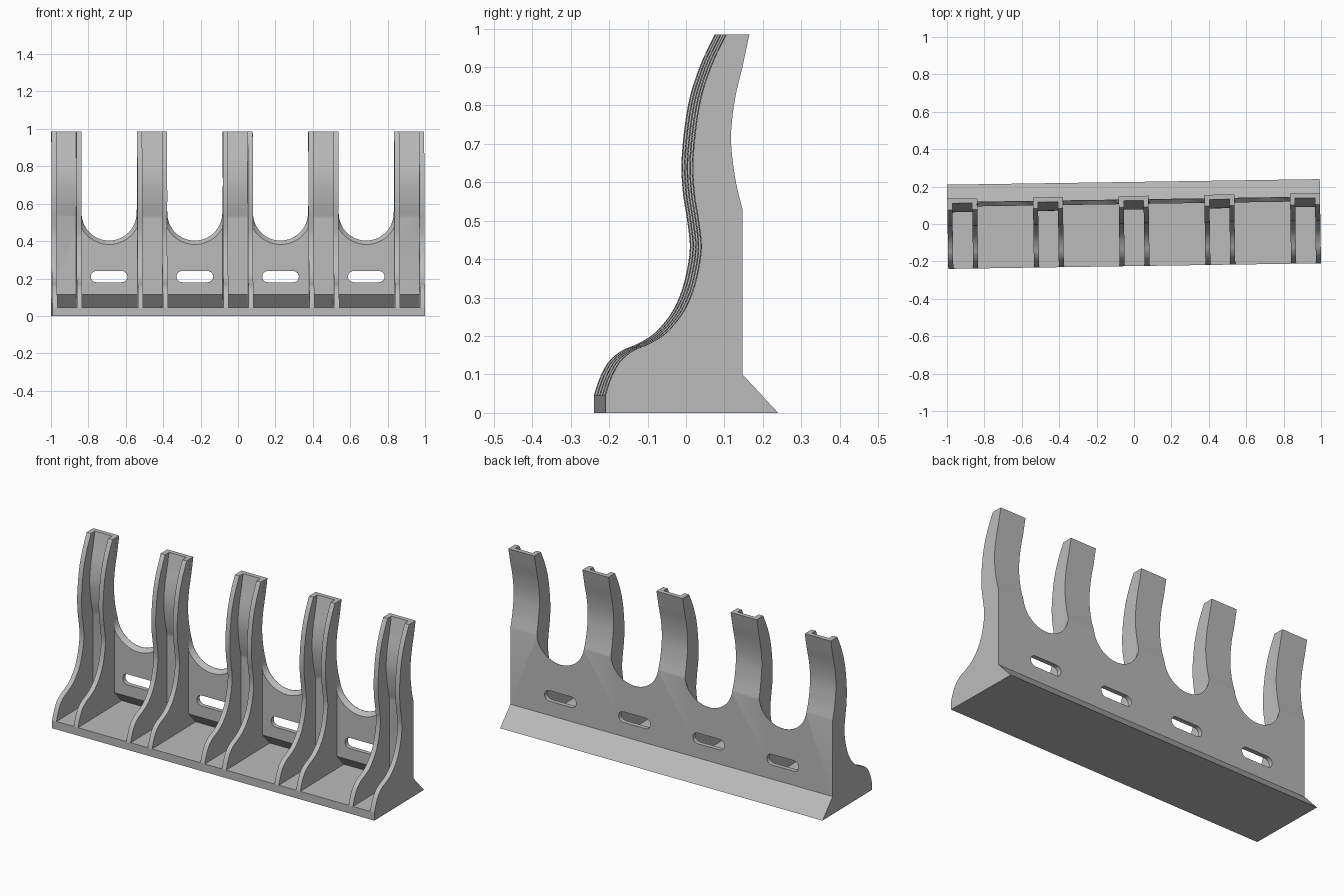
import bpy
import bmesh
import math

cube = bpy.data.objects.get("Cube")
if cube:
    bpy.data.objects.remove(cube, do_unlink=True)

HALF = 0.9965       # half length of the rack
CHANNEL = 0.16      # outer width of one upright
RIB = 0.027         # rib thickness
WALL = 0.025        # wall thickness
FLOOR = 0.045       # base plate thickness
TURN = 0.015        # slight turn about z
PITCH = (2 * HALF - CHANNEL) / 4
BAY = (PITCH - CHANNEL) / 2   # half width of the gap between uprights

grey = bpy.data.materials.new("plain_grey")
grey.use_nodes = True
colour = (0.5, 0.5, 0.5, 1)
grey.diffuse_color = colour
grey.node_tree.nodes["Principled BSDF"].inputs["Base Color"].default_value = colour


def smooth_path(pts, steps=4):
    """Catmull-Rom curve through the points."""
    out = []
    for i in range(len(pts) - 1):
        a, b, c, d = (pts[max(i - 1, 0)], pts[i], pts[i + 1], pts[min(i + 2, len(pts) - 1)])
        for s in range(steps):
            t = s / steps
            out.append(tuple(0.5 * (2 * q + (r - p) * t + (2 * p - 5 * q + 4 * r - u) * t * t
                                    + (3 * q - p - 3 * r + u) * t ** 3)
                             for p, q, r, u in zip(a, b, c, d)))
    return out + [pts[-1]]


def loft(name, loops):
    """Closed solid through matching loops of 3D points."""
    bm = bmesh.new()
    rings = [[bm.verts.new(p) for p in loop] for loop in loops]
    n = len(rings[0])
    for a, b in zip(rings, rings[1:]):
        for i in range(n):
            j = (i + 1) % n
            bm.faces.new((a[i], a[j], b[j], b[i]))
    bm.faces.new(rings[0][::-1])
    bm.faces.new(rings[-1])
    bmesh.ops.recalc_face_normals(bm, faces=bm.faces)
    mesh = bpy.data.meshes.new(name)
    bm.to_mesh(mesh)
    bm.free()
    mesh.materials.append(grey)
    obj = bpy.data.objects.new(name, mesh)
    bpy.context.collection.objects.link(obj)
    obj.rotation_euler.z = TURN
    return obj


def extrude_x(name, profile, x0, x1):
    return loft(name, [[(x, y, z) for y, z in profile] for x in (x0, x1)])


def activate(obj):
    bpy.ops.object.select_all(action='DESELECT')
    obj.select_set(True)
    bpy.context.view_layer.objects.active = obj


def cut(target, cutter):
    activate(target)
    mod = target.modifiers.new("cut", 'BOOLEAN')
    mod.operation = 'DIFFERENCE'
    mod.solver = 'EXACT'
    mod.object = cutter
    cutter.hide_render = True
    bpy.ops.object.modifier_apply(modifier=mod.name)
    bpy.data.objects.remove(cutter, do_unlink=True)


# Side profiles as (y, z)
back_curve = smooth_path([(0.132, 0.53), (0.115, 0.6), (0.104, 0.68), (0.103, 0.74),
                          (0.113, 0.82), (0.132, 0.9)]) + [(0.15, 0.985)]
inner_wall = [(0.172, FLOOR), (0.107, 0.115)] + [(y - WALL, z) for y, z in back_curve]
front_curve = smooth_path([(-0.225, FLOOR), (-0.21, 0.09), (-0.185, 0.135), (-0.15, 0.163),
                           (-0.115, 0.178), (-0.07, 0.205), (-0.03, 0.25), (-0.003, 0.3),
                           (0.015, 0.36), (0.025, 0.43), (0.018, 0.5), (0.006, 0.58),
                           (0.004, 0.67), (0.02, 0.8), (0.05, 0.9), (0.09, 0.985)])

# Base plate, back foot and back wall in one folded sheet
shell = extrude_x("base_and_back_wall",
                  [(-0.225, 0), (0.225, 0), (0.132, 0.1)] + back_curve
                  + inner_wall[::-1] + [(-0.225, FLOOR)], -HALF, HALF)


def arch_loop(cx, y, radius):
    """Open-topped U outline, kept within the bay."""
    pts = [(cx + BAY, y, 1.2), (cx - BAY, y, 1.2)]
    for i in range(33):
        a = math.pi * (1 + i / 32)
        x = max(-BAY, min(BAY, radius * math.cos(a)))
        z = 0.55 + radius * math.sin(a)
        # keep clamped points distinct along the straight sides
        pts.append((cx + x, y, z + (0.02 if i in (0, 32) else 0)))
    return pts


def slot_loop(cx, y):
    pts = []
    for side in (1, -1):
        for i in range(13):
            a = math.pi * (i / 12 - 0.5)
            pts.append((cx + side * (0.068 + 0.03 * math.cos(a)), y,
                        0.21 + side * 0.03 * math.sin(a)))
    return pts


# Bevelled arches and mounting slots in each bay
for k in range(4):
    cx = (k - 1.5) * PITCH
    cut(shell, loft("arch_cutter", [arch_loop(cx, y, r) for y, r in
                                    ((-0.1, 0.168), (0.107, 0.168),
                                     (0.13, BAY - 0.002), (0.3, BAY - 0.002))]))
    cut(shell, loft("slot_cutter", [slot_loop(cx, y) for y in (0, 0.3)]))

# Pair of ribs on each upright
rib_profile = front_curve + inner_wall[::-1]
parts = [shell]
for k in range(5):
    cx = (k - 2) * PITCH
    for side, label in ((-1, "right"), (1, "left")):
        outer = cx + side * CHANNEL / 2
        parts.append(extrude_x(f"rib_{label}_{k + 1}", rib_profile, outer - side * RIB, outer))

for obj in parts:
    activate(obj)
    bpy.ops.object.shade_smooth_by_angle(angle=math.radians(25))
